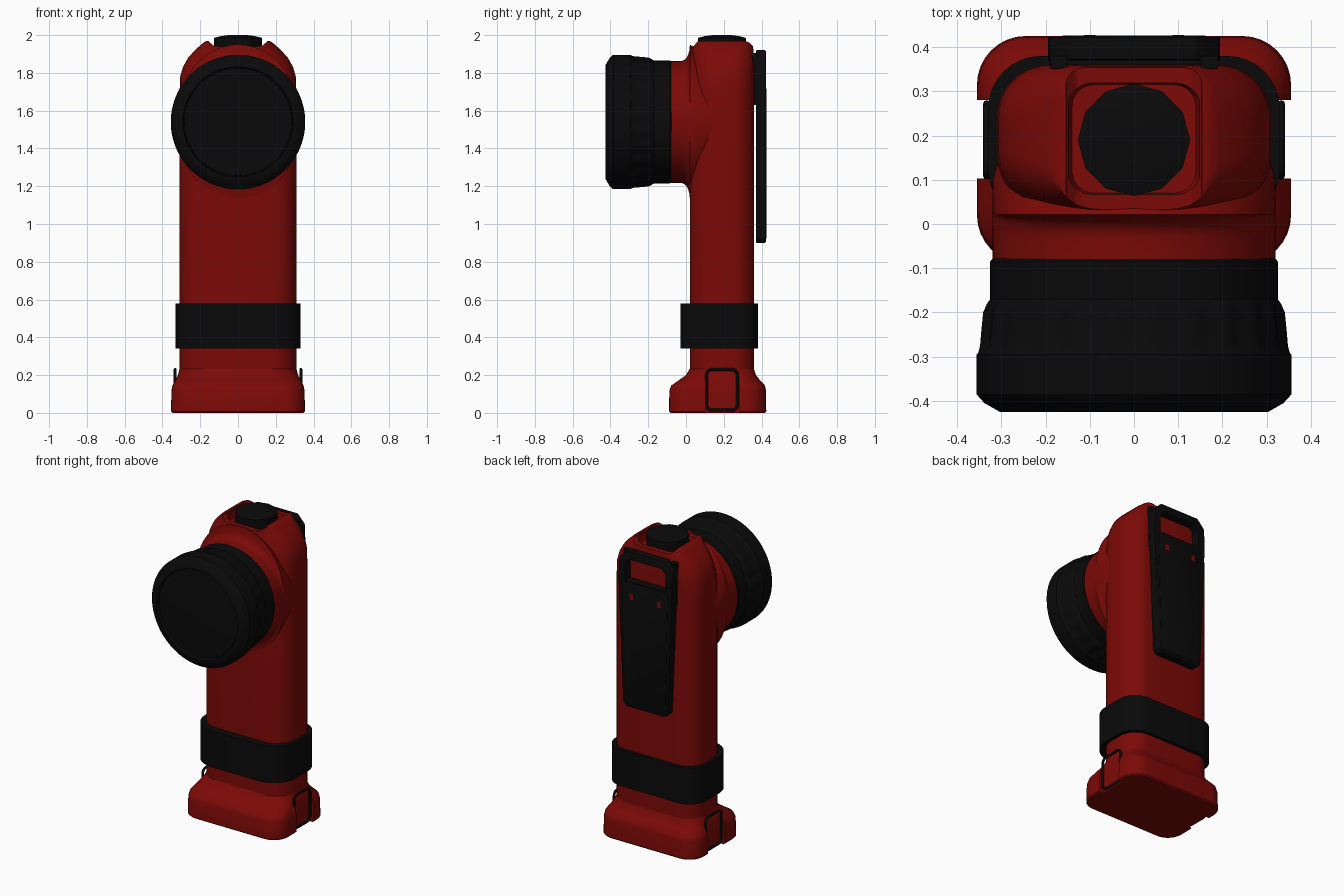
import bpy, bmesh
from math import sin, cos, pi, radians

if "Cube" in bpy.data.objects:
    bpy.data.objects.remove(bpy.data.objects["Cube"])


def material(name, rgb):
    m = bpy.data.materials.new(name)
    m.diffuse_color = (*rgb, 1)
    m.use_nodes = True
    m.node_tree.nodes["Principled BSDF"].inputs["Base Color"].default_value = m.diffuse_color
    return m


RED = material("red_plastic", (0.2, 0.003, 0.002))
BLACK = material("black_rubber", (0.003, 0.003, 0.003))


def finish(name, bm, mat, angle=35):
    bmesh.ops.recalc_face_normals(bm, faces=bm.faces)
    me = bpy.data.meshes.new(name)
    bm.to_mesh(me)
    bm.free()
    ob = bpy.data.objects.new(name, me)
    bpy.context.collection.objects.link(ob)
    me.materials.append(mat)
    smooth(ob, angle)
    return ob


def activate(ob):
    bpy.ops.object.select_all(action='DESELECT')
    ob.select_set(True)
    bpy.context.view_layer.objects.active = ob


def smooth(ob, angle=35):
    activate(ob)
    bpy.ops.object.shade_smooth_by_angle(angle=radians(angle))


def skin(bm, rings):
    """Bridge successive closed rings of points and cap both ends."""
    vs = [[bm.verts.new(p) for p in r] for r in rings]
    n = len(vs[0])
    for a, b in zip(vs, vs[1:]):
        for i in range(n):
            j = (i + 1) % n
            bm.faces.new((a[i], a[j], b[j], b[i]))
    bm.faces.new(vs[0])
    bm.faces.new(vs[-1])


def rounded(hx, y0, y1, back, front=None, wide=1.0, steps=8):
    """Rounded rectangle centred on x = 0; wide stretches the front corners in x."""
    front = front or back
    pts = []
    for k, (sx, sy) in enumerate(((1, 1), (-1, 1), (-1, -1), (1, -1))):
        ry = back if sy > 0 else front
        rx = back if sy > 0 else front * wide
        cx, cy = sx * (hx - rx), (y1 - ry if sy > 0 else y0 + ry)
        for i in range(steps + 1):
            a = (k + i / steps) * pi / 2
            pts.append((cx + rx * cos(a), cy + ry * sin(a)))
    return pts


def loft(name, sections, mat):
    """Skin rounded rectangles given as (z, hx, y0, y1, radii...)."""
    bm = bmesh.new()
    skin(bm, [[(x, y, z) for x, y in rounded(*sec)] for z, *sec in sections])
    return finish(name, bm, mat)


def lathe(name, profile, mat, zc=1.54, n=96, flare=None):
    """Turn (y, radius, ripple) points about the head axis; flare keeps growth to top and bottom."""
    bm = bmesh.new()
    rings = []
    for y, r, ripple in profile:
        ring = []
        for i in range(n):
            a = 2 * pi * i / n
            q = r - ripple * (0.5 + 0.5 * cos(24 * a))
            if flare and q > flare:
                q = flare + (q - flare) * sin(a) ** 2
            ring.append((q * cos(a), y, zc + q * sin(a)))
        rings.append(ring)
    skin(bm, rings)
    return finish(name, bm, mat)


def prism(name, outline, y0, y1, mat, bevel=0.0):
    """Extrude an (x, z) outline along y."""
    bm = bmesh.new()
    skin(bm, [[(x, y, z) for x, z in outline] for y in (y0, y1)])
    if bevel:
        bmesh.ops.bevel(bm, geom=bm.edges[:], offset=bevel, segments=2, affect='EDGES', profile=0.5)
    return finish(name, bm, mat)


def mirror(half):
    return half + [(-x, z) for x, z in reversed(half)]


def rect(x0, x1, z0, z1):
    return [(x0, z0), (x1, z0), (x1, z1), (x0, z1)]


def cut(ob, cutters):
    for c in cutters:
        c.hide_render = True
        m = ob.modifiers.new("cut", 'BOOLEAN')
        m.operation = 'DIFFERENCE'
        m.solver = 'EXACT'
        m.object = c
        activate(ob)
        bpy.ops.object.modifier_apply(modifier=m.name)
        bpy.data.objects.remove(c)
    smooth(ob)


# main housing with shoulders and a saddle for the button
body = loft("body", [(0.1, 0.31, 0.02, 0.36, 0.12, 0.14), (1.68, 0.31, 0.02, 0.36, 0.12, 0.14),
                     (1.78, 0.306, 0.021, 0.36, 0.12, 0.14, 1.3), (1.83, 0.292, 0.023, 0.36, 0.12, 0.14, 1.4),
                     (1.88, 0.264, 0.026, 0.359, 0.12, 0.13, 1.4), (1.92, 0.228, 0.03, 0.357, 0.11, 0.12, 1.3),
                     (1.95, 0.195, 0.034, 0.352, 0.09, 0.1, 1.2), (1.965, 0.175, 0.042, 0.345, 0.07, 0.07),
                     (1.97, 0.162, 0.055, 0.335, 0.06, 0.06)], RED)
saddle = prism("saddle_cutter", mirror([(0.1, 1.94), (0.13, 1.944), (0.153, 1.965), (0.16, 2.05)]),
               -0.1, 0.5, RED)
well = loft("well_cutter", [(1.915, 0.14, 0.07, 0.315, 0.05), (2.05, 0.165, 0.05, 0.335, 0.05)], RED)
cut(body, [saddle, well])

# flared foot with side recesses
base = loft("base", [(0, 0.347, -0.08, 0.417, 0.1), (0.008, 0.355, -0.09, 0.425, 0.11),
                     (0.12, 0.352, -0.088, 0.423, 0.11), (0.145, 0.347, -0.078, 0.418, 0.11),
                     (0.175, 0.33, -0.035, 0.39, 0.11), (0.2, 0.318, 0.0, 0.37, 0.11, 0.12),
                     (0.235, 0.309, 0.021, 0.359, 0.12, 0.14)], RED)
cut(base, [prism("recess_cutter", rect(*xs, -0.1, 0.4), 0.103, 0.28, RED)
           for xs in ((0.326, 0.5), (-0.5, -0.326))])

# wire loops on the foot
for side, s in (("left", -1), ("right", 1)):
    cu = bpy.data.curves.new("wire", 'CURVE')
    cu.dimensions = '3D'
    cu.bevel_depth = 0.008
    cu.bevel_resolution = 2
    loop = rounded(0.108, 0.108, 0.272, 0.03, steps=4)
    sp = cu.splines.new('POLY')
    sp.points.add(len(loop) - 1)
    for p, (z, y) in zip(sp.points, loop):
        p.co = (s * 0.333, y, 0.122 + z, 1)
    sp.use_cyclic_u = True
    ob = bpy.data.objects.new(side + "_wire_loop", cu)
    bpy.context.collection.objects.link(ob)
    cu.materials.append(BLACK)

# strap round the lower body
loft("strap", [(z, 0.33, -0.03, 0.38, 0.12, 0.16) for z in (0.34, 0.58)], BLACK)

# neck blending the head into the housing
lathe("neck", [(-0.09, 0.322, 0), (-0.03, 0.322, 0), (-0.015, 0.325, 0), (0.0, 0.336, 0), (0.01, 0.352, 0),
               (0.017, 0.375, 0), (0.021, 0.41, 0), (0.05, 0.39, 0), (0.1, 0.33, 0), (0.15, 0.306, 0),
               (0.2, 0.29, 0)], RED, flare=0.32)

# gripped lens ring and lens
lathe("lens_ring", [(-0.076, 0.3, 0), (-0.078, 0.32, 0), (-0.085, 0.325, 0), (-0.17, 0.325, 0),
                    (-0.18, 0.335, 0.004), (-0.2, 0.344, 0.012), (-0.24, 0.348, 0.013), (-0.275, 0.351, 0.01),
                    (-0.292, 0.353, 0), (-0.295, 0.356, 0), (-0.385, 0.356, 0), (-0.405, 0.338, 0),
                    (-0.425, 0.303, 0), (-0.425, 0.292, 0), (-0.405, 0.287, 0)], BLACK)
lathe("lens", [(-0.40, 0.285, 0), (-0.407, 0.282, 0), (-0.41, 0.2, 0), (-0.412, 0.05, 0)], BLACK)

# twelve-sided button on top
bm = bmesh.new()
skin(bm, [[(r * cos(i * pi / 6), 0.19 + r * sin(i * pi / 6), z) for i in range(12)]
          for z, r in ((1.89, 0.127), (1.985, 0.127), (1.995, 0.09), (2.0, 0.05))])
finish("button", bm, BLACK, 20)

# belt clip: plate with open top, raised panel, mounting legs and pins
clip = prism("clip_plate", mirror([(0.14, 0.9), (0.163, 0.925), (0.195, 1.75), (0.192, 1.865), (0.14, 1.92)]),
             0.37, 0.423, BLACK, 0.006)
cut(clip, [prism("clip_opening_cutter", mirror([(0.148, 1.725), (0.148, 1.84), (0.115, 1.87)]), 0.3, 0.5, BLACK)])
prism("clip_panel", mirror([(0.13, 0.92), (0.145, 0.94), (0.165, 1.70), (0.15, 1.72)]),
      0.40, 0.426, BLACK, 0.005)
for side, s in (("left", -1), ("right", 1)):
    xs = sorted((s * 0.15, s * 0.19))
    prism(side + "_clip_leg", rect(*xs, 1.63, 1.905), 0.35, 0.38, BLACK)
    prism(side + "_clip_pin", rect(s * 0.1 - 0.013, s * 0.1 + 0.013, 1.61, 1.65), 0.4, 0.427, RED)
